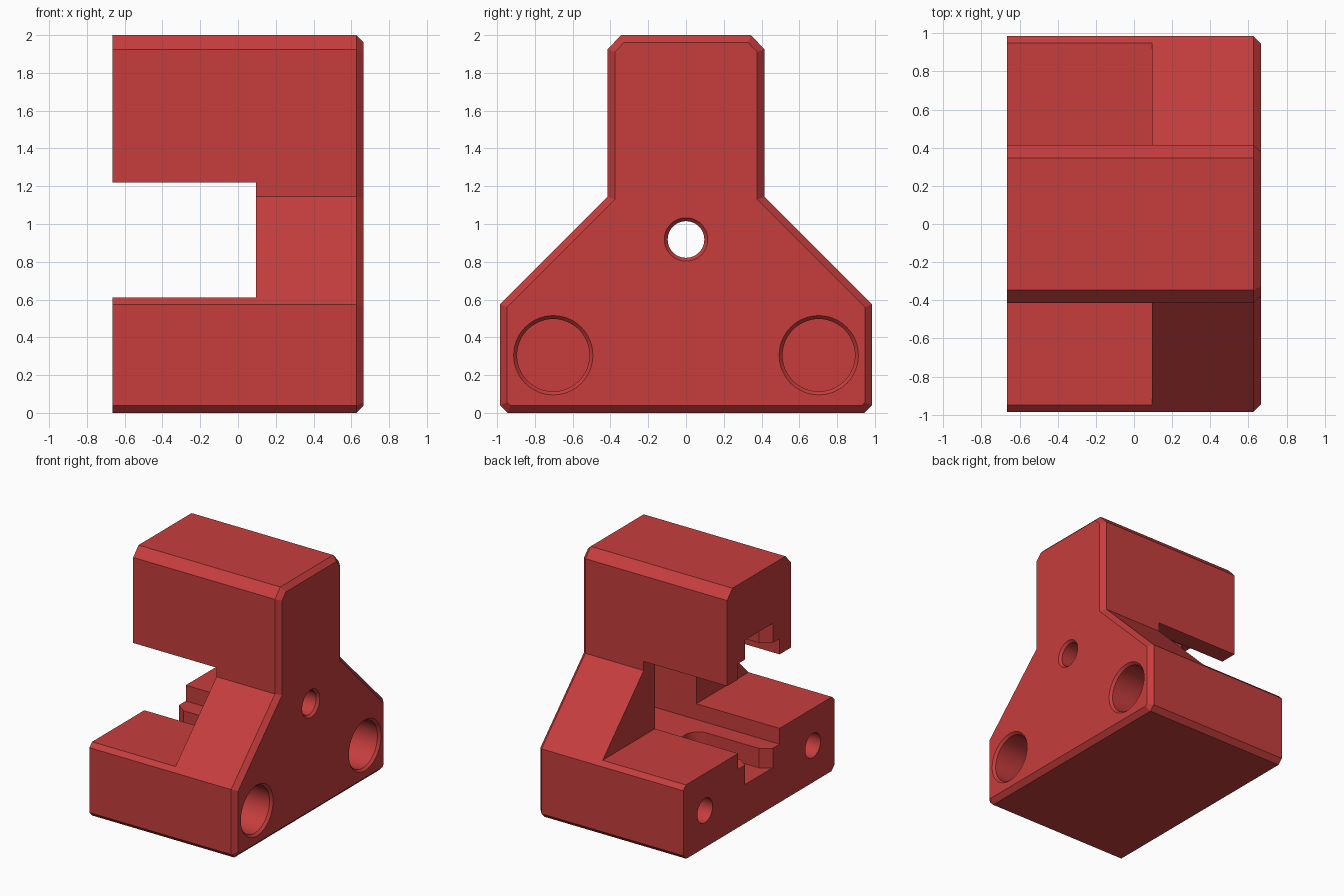
import bpy, bmesh, math
from mathutils import Vector

if "Cube" in bpy.data.objects:
    bpy.data.objects.remove(bpy.data.objects["Cube"])

red = bpy.data.materials.new("red plastic")
red.diffuse_color = (0.57, 0.047, 0.047, 1)
red.use_nodes = True
red.node_tree.nodes["Principled BSDF"].inputs["Base Color"].default_value = red.diffuse_color


def loft(name, rings):
    """Closed solid through rings of equal point count."""
    bm = bmesh.new()
    loops = [[bm.verts.new(p) for p in ring] for ring in rings]
    n = len(loops[0])
    for a, b in zip(loops, loops[1:]):
        for i in range(n):
            j = (i + 1) % n
            bm.faces.new((a[i], a[j], b[j], b[i]))
    bm.faces.new(loops[0])
    bm.faces.new(loops[-1])
    bmesh.ops.recalc_face_normals(bm, faces=bm.faces[:])
    me = bpy.data.meshes.new(name)
    bm.to_mesh(me)
    bm.free()
    ob = bpy.data.objects.new(name, me)
    bpy.context.collection.objects.link(ob)
    me.materials.append(red)
    return ob


def inset(points, d):
    """Offset a counter-clockwise outline inward by d."""
    out = []
    for i, p in enumerate(points):
        p = Vector(p)
        a = (p - Vector(points[i - 1])).normalized()
        b = (Vector(points[(i + 1) % len(points)]) - p).normalized()
        na, nb = Vector((-a.y, a.x)), Vector((-b.y, b.x))
        out.append(p + (na + nb) * (d / (1 + na.dot(nb))))
    return out


def cut(body, cutter):
    m = body.modifiers.new("cut", 'BOOLEAN')
    m.operation, m.solver, m.object = 'DIFFERENCE', 'EXACT', cutter
    bpy.context.view_layer.objects.active = body
    bpy.ops.object.modifier_apply(modifier=m.name)
    bpy.data.objects.remove(cutter)


def box(x0, x1, y, z0, z1):
    return loft("box_cutter", [[(x, -y, z0), (x, y, z0), (x, y, z1), (x, -y, z1)]
                               for x in (x0, x1)])


def bore(y, z, stations):
    """Round hole along x; stations are (x, radius)."""
    return loft("bore_cutter", [[(x, y + r * math.cos(k * math.pi / 24),
                                  z + r * math.sin(k * math.pi / 24))
                                 for k in range(48)] for x, r in stations])


# Main block: mirrored outline, bevelled towards the +x face
half = [(0.945, 0), (0.985, 0.04), (0.985, 0.575),
        (0.415, 1.145), (0.415, 1.925), (0.345, 2)]
outline = half + [(-y, z) for y, z in reversed(half)]
small = inset(outline, 0.038)
body = loft("mounting_block", [[(-0.665, y, z) for y, z in outline],
                               [(0.627, y, z) for y, z in outline],
                               [(0.665, y, z) for y, z in small]])

# Open side slot and the deeper central channel
cut(body, box(-0.8, 0.095, 1.2, 0.61, 1.22))
cut(body, box(-0.8, 0.47, 0.27, 0.48, 1.35))

# Axle slot with flared entry and rounded inner end
r, cx = 0.12, -0.11
side = [(-0.75, -0.18), (-0.665, -0.18), (-0.58, -r)]
arc = [(cx + r * math.cos(t), r * math.sin(t))
       for t in [math.pi * (k / 16 - 0.5) for k in range(17)]]
plan = side + arc + [(x, -y) for x, y in reversed(side)]
cut(body, loft("axle_cutter", [[(x, y, z) for x, y in plan] for z in (0.32, 1.51)]))

# Central screw hole with countersunk rim
cut(body, bore(0, 0.918, [(0.4, 0.097), (0.645, 0.097), (0.665, 0.115), (0.72, 0.115)]))

# Lower screw holes: wide blind bore on +x, narrow hole on -x
for s in (-1, 1):
    cut(body, bore(s * 0.703, 0.305, [(0.1, 0.192), (0.645, 0.192),
                                      (0.665, 0.21), (0.72, 0.21)]))
    cut(body, bore(s * 0.703, 0.305, [(-0.75, 0.1), (0.08, 0.1)]))

bpy.ops.object.select_all(action='DESELECT')
body.select_set(True)
bpy.context.view_layer.objects.active = body
bpy.ops.object.shade_smooth_by_angle(angle=math.radians(20))
